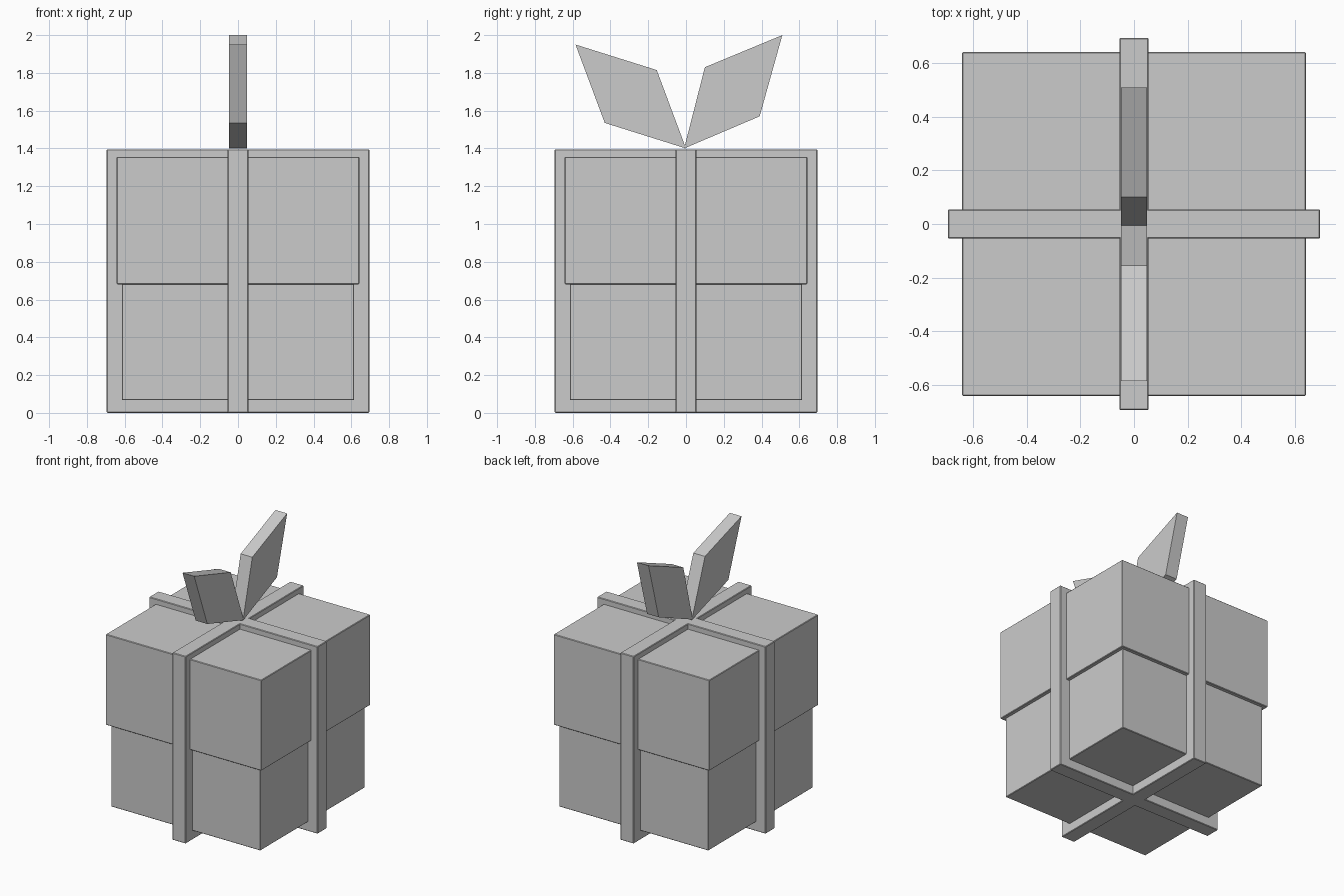
import bpy, bmesh

if "Cube" in bpy.data.objects:
    bpy.data.objects.remove(bpy.data.objects["Cube"])


def finish(name, bm, bevel=0.004):
    bmesh.ops.recalc_face_normals(bm, faces=bm.faces)
    mesh = bpy.data.meshes.new(name)
    bm.to_mesh(mesh)
    bm.free()
    obj = bpy.data.objects.new(name, mesh)
    bpy.context.collection.objects.link(obj)
    if bevel:
        mod = obj.modifiers.new("soft_edges", 'BEVEL')
        mod.width = bevel
        mod.segments = 1
    return obj


def box(name, hx, hy, z0, z1):
    bm = bmesh.new()
    bmesh.ops.create_cube(bm, size=2)
    for v in bm.verts:
        v.co.x *= hx
        v.co.y *= hy
        v.co.z = z1 if v.co.z > 0 else z0
    return finish(name, bm)


def bow_leaf(name, profile, half=0.048):
    # side-view profile (y, z) extruded across x
    bm = bmesh.new()
    face = bm.faces.new([bm.verts.new((-half, y, z)) for y, z in profile])
    ext = bmesh.ops.extrude_face_region(bm, geom=[face])
    verts = [g for g in ext["geom"] if isinstance(g, bmesh.types.BMVert)]
    bmesh.ops.translate(bm, verts=verts, vec=(2 * half, 0, 0))
    return finish(name, bm, 0)


# box body and overhanging lid
box("box_base", 0.615, 0.615, 0.067, 0.69)
box("box_lid", 0.642, 0.642, 0.68, 1.355)

# crossing ribbons wrapped around the box
box("ribbon_across", 0.695, 0.055, 0, 1.395)
box("ribbon_front_to_back", 0.055, 0.695, 0, 1.395)

# two flat bow leaves
bow_leaf("bow_leaf_back", [(-0.01, 1.40), (0.39, 1.57), (0.51, 2.0), (0.10, 1.83)])
bow_leaf("bow_leaf_front", [(0.0, 1.40), (-0.43, 1.535), (-0.585, 1.95), (-0.155, 1.815)])
